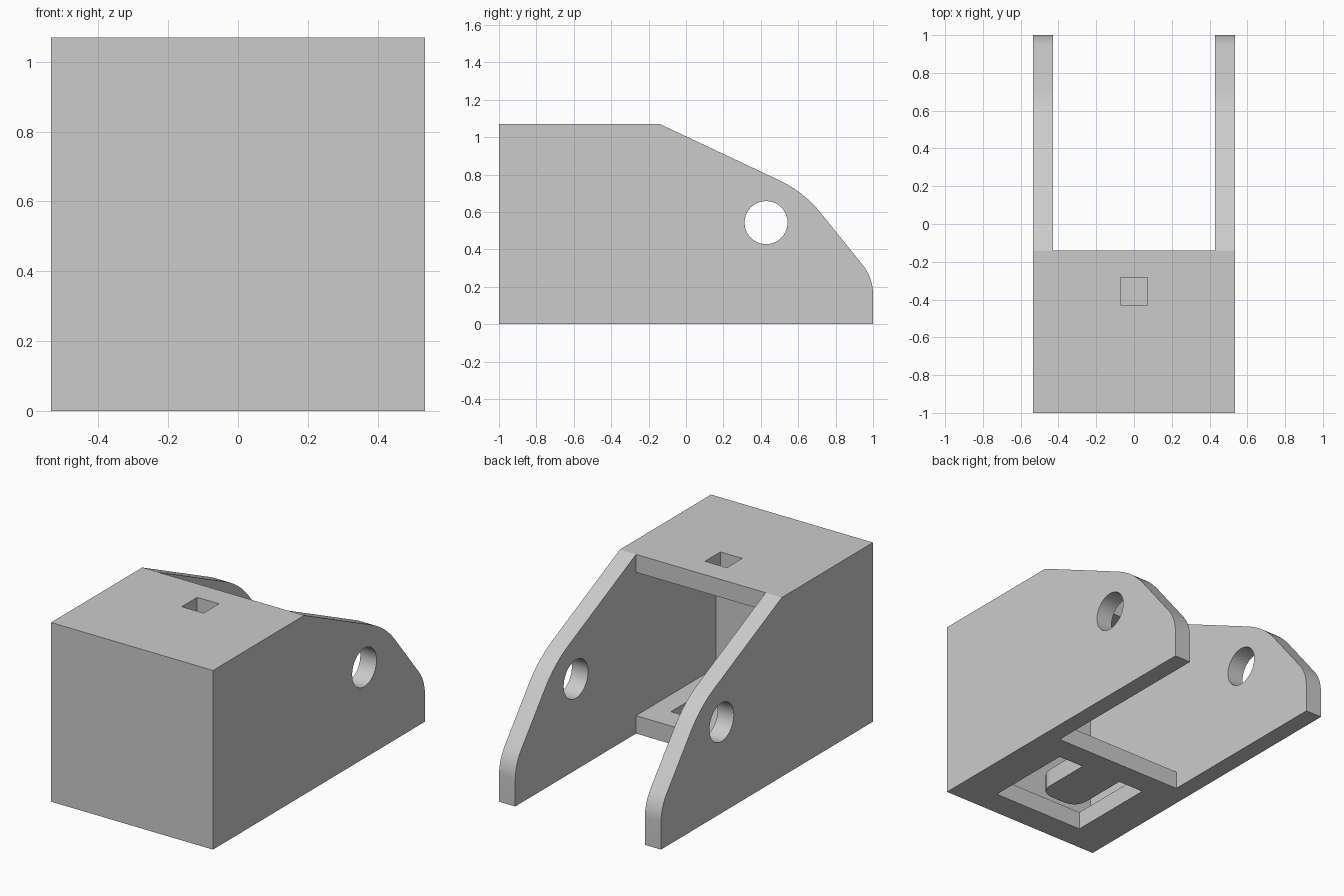
import bpy, bmesh, math
from mathutils import Vector

cube = bpy.data.objects.get("Cube")
if cube:
    bpy.data.objects.remove(cube, do_unlink=True)

WALL = 0.107
HALF = 0.535
HEIGHT = 1.07
INNER = HALF - WALL
BLOCK_END = -0.14

grey = bpy.data.materials.new("plain grey")
grey.use_nodes = True
grey.diffuse_color = (0.6, 0.6, 0.6, 1)
grey.node_tree.nodes["Principled BSDF"].inputs["Base Color"].default_value = (0.6, 0.6, 0.6, 1)


def rounded(points, radii, steps=8):
    """Outline whose corners are rounded by the given tangent lengths."""
    result = []
    for i, (p, r) in enumerate(zip(points, radii)):
        p = Vector(p)
        if not r:
            result.append(p)
            continue
        a = p + (Vector(points[i - 1]) - p).normalized() * r
        b = p + (Vector(points[(i + 1) % len(points)]) - p).normalized() * r
        for k in range(steps + 1):
            t = k / steps
            result.append(a * (1 - t) ** 2 + p * 2 * t * (1 - t) + b * t * t)
    return result


def prism(name, outline, axis, low, high):
    """Extrude an outline along x (points are y, z) or z (points are x, y)."""
    bm = bmesh.new()
    place = (lambda p: (low, p[0], p[1])) if axis == "x" else (lambda p: (p[0], p[1], low))
    face = bm.faces.new([bm.verts.new(place(p)) for p in outline])
    grown = bmesh.ops.extrude_face_region(bm, geom=[face])
    shift = Vector((high - low, 0, 0)) if axis == "x" else Vector((0, 0, high - low))
    bmesh.ops.translate(bm, vec=shift, verts=[v for v in grown["geom"] if isinstance(v, bmesh.types.BMVert)])
    bmesh.ops.recalc_face_normals(bm, faces=bm.faces)
    mesh = bpy.data.meshes.new(name)
    bm.to_mesh(mesh)
    bm.free()
    obj = bpy.data.objects.new(name, mesh)
    bpy.context.collection.objects.link(obj)
    mesh.materials.append(grey)
    return obj


def rectangle(x0, x1, y0, y1):
    return [(x0, y0), (x1, y0), (x1, y1), (x0, y1)]


def carve(obj, cutter):
    cutter.hide_render = True
    mod = obj.modifiers.new("carve", "BOOLEAN")
    mod.operation = "DIFFERENCE"
    mod.solver = "EXACT"
    mod.object = cutter
    bpy.context.view_layer.objects.active = obj
    bpy.ops.object.modifier_apply(modifier=mod.name)
    bpy.data.objects.remove(cutter, do_unlink=True)


# Housing with two sloping side arms
side = [(-1, 0), (1, 0), (1, 0.248), (0.629, 0.708), (BLOCK_END, HEIGHT), (-1, HEIGHT)]
body = prism("bracket_housing", rounded(side, [0, 0, 0.09, 0.145, 0, 0]), "x", -HALF, HALF)

# Gap between the arms and hollow inside the block
carve(body, prism("arm_gap", rectangle(-INNER, INNER, BLOCK_END, 1.2), "z", -0.2, 1.3))
carve(body, prism("hollow", rectangle(-INNER, INNER, WALL - 1, BLOCK_END + 0.1),
                  "z", WALL, HEIGHT - WALL))

# Round pivot holes through both arms
circle = [(0.428 + 0.115 * math.cos(math.tau * k / 40), 0.543 + 0.115 * math.sin(math.tau * k / 40))
          for k in range(40)]
carve(body, prism("pivot_hole", circle, "x", -0.8, 0.8))

# Square hole in the top plate
carve(body, prism("top_hole", rectangle(-0.072, 0.072, -0.428, -0.282), "z", 0.9, 1.2))

# Slot in the base plate that leaves a rounded tongue
w, t, front, back, tip = 0.303, 0.135, -0.84, -0.29, -0.667
slot = [(-w, front), (w, front), (w, back), (t, back), (t, tip), (-t, tip), (-t, back), (-w, back)]
carve(body, prism("tongue_slot", rounded(slot, [0, 0, 0, 0, 0.1, 0.1, 0, 0]), "z", -0.1, 0.2))

# Soft arm curves with crisp plate edges
for o in bpy.context.selected_objects:
    o.select_set(False)
body.select_set(True)
bpy.context.view_layer.objects.active = body
bpy.ops.object.shade_smooth_by_angle(angle=math.radians(20))
